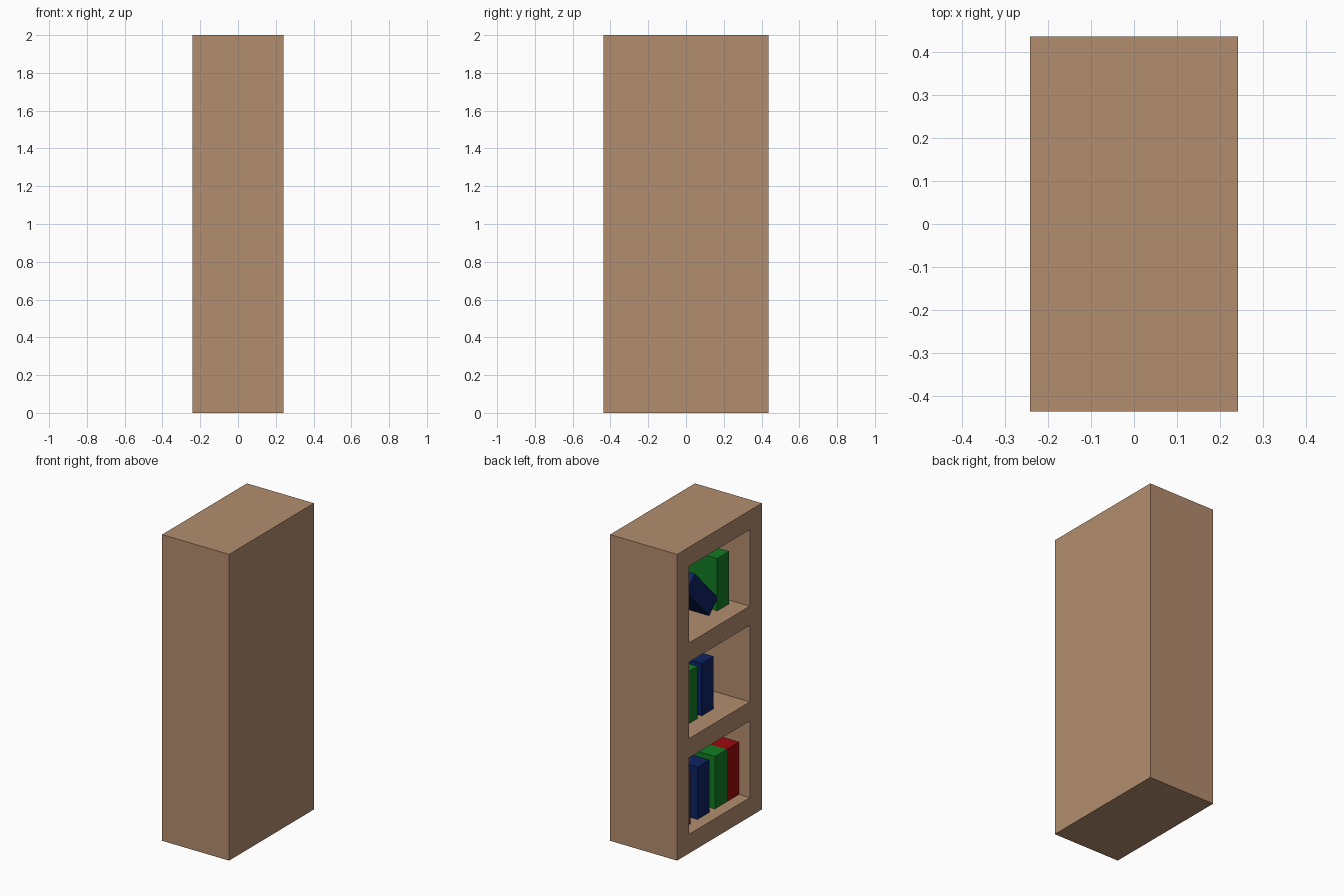
import bpy
import math
from mathutils import Vector

if "Cube" in bpy.data.objects:
    bpy.data.objects.remove(bpy.data.objects["Cube"])


def material(name, rgb):
    m = bpy.data.materials.new(name)
    m.diffuse_color = (*rgb, 1.0)
    m.use_nodes = True
    m.node_tree.nodes["Principled BSDF"].inputs["Base Color"].default_value = m.diffuse_color
    return m


WOOD = material("tan wood", (0.45, 0.27, 0.157))
RED = material("red cover", (0.34, 0.003, 0.004))
GREEN = material("green cover", (0.006, 0.20, 0.018))
BLUE = material("blue cover", (0.004, 0.017, 0.125))


def box(name, x, y, z, mat, tilt=0.0):
    """Box from (min, max) ranges; tilt turns it about the x axis at its min-y, min-z edge."""
    pivot = Vector((0, y[0], z[0]))
    corners = [(a, b, c) for a in x for b in (0, y[1] - y[0]) for c in (0, z[1] - z[0])]
    ct, st = math.cos(tilt), math.sin(tilt)
    verts = [Vector((a, b * ct - c * st, b * st + c * ct)) + pivot for a, b, c in corners]
    faces = [(0, 1, 3, 2), (4, 6, 7, 5), (0, 4, 5, 1), (2, 3, 7, 6), (0, 2, 6, 4), (1, 5, 7, 3)]
    me = bpy.data.meshes.new(name)
    me.from_pydata(verts, [], faces)
    me.materials.append(mat)
    ob = bpy.data.objects.new(name, me)
    bpy.context.collection.objects.link(ob)
    return ob


# Case: open towards -x, three equal compartments
X0, X1, XB = -0.242, 0.242, 0.13
W, IN, T, GAP = 0.4375, 0.3125, 0.125, 0.5
box("back_panel", (XB, X1), (-W, W), (0, 2), WOOD)
box("side_panel_a", (X0, XB), (-W, -IN), (0, 2), WOOD)
box("side_panel_b", (X0, XB), (IN, W), (0, 2), WOOD)
for i in range(4):
    z = i * (T + GAP)
    box(f"shelf_{i}", (X0, XB), (-IN, IN), (z, z + T), WOOD)

# Upright books: compartment, front x, start y, colour
BT, BH = 0.124, 0.342
books = [
    (0, -0.164, -0.312, RED), (0, -0.164, -0.188, GREEN),
    (0, -0.164, -0.008, BLUE), (0, -0.164, 0.188, RED),
    (1, -0.122, -0.112, BLUE), (1, -0.122, 0.056, GREEN), (1, -0.122, 0.188, RED),
    (2, -0.122, -0.272, GREEN), (2, -0.122, 0.188, RED),
]
for i, (level, x, y, mat) in enumerate(books):
    z = T + level * (T + GAP)
    box(f"book_{i}", (x, XB), (y, y + BT), (z, z + BH), mat)

# Leaning book on the top shelf, propped at about 45 degrees
z = T + 2 * (T + GAP)
box("leaning_book", (-0.122, XB), (-0.065, -0.065 + BH), (z, z + BT), BLUE, math.radians(46))
